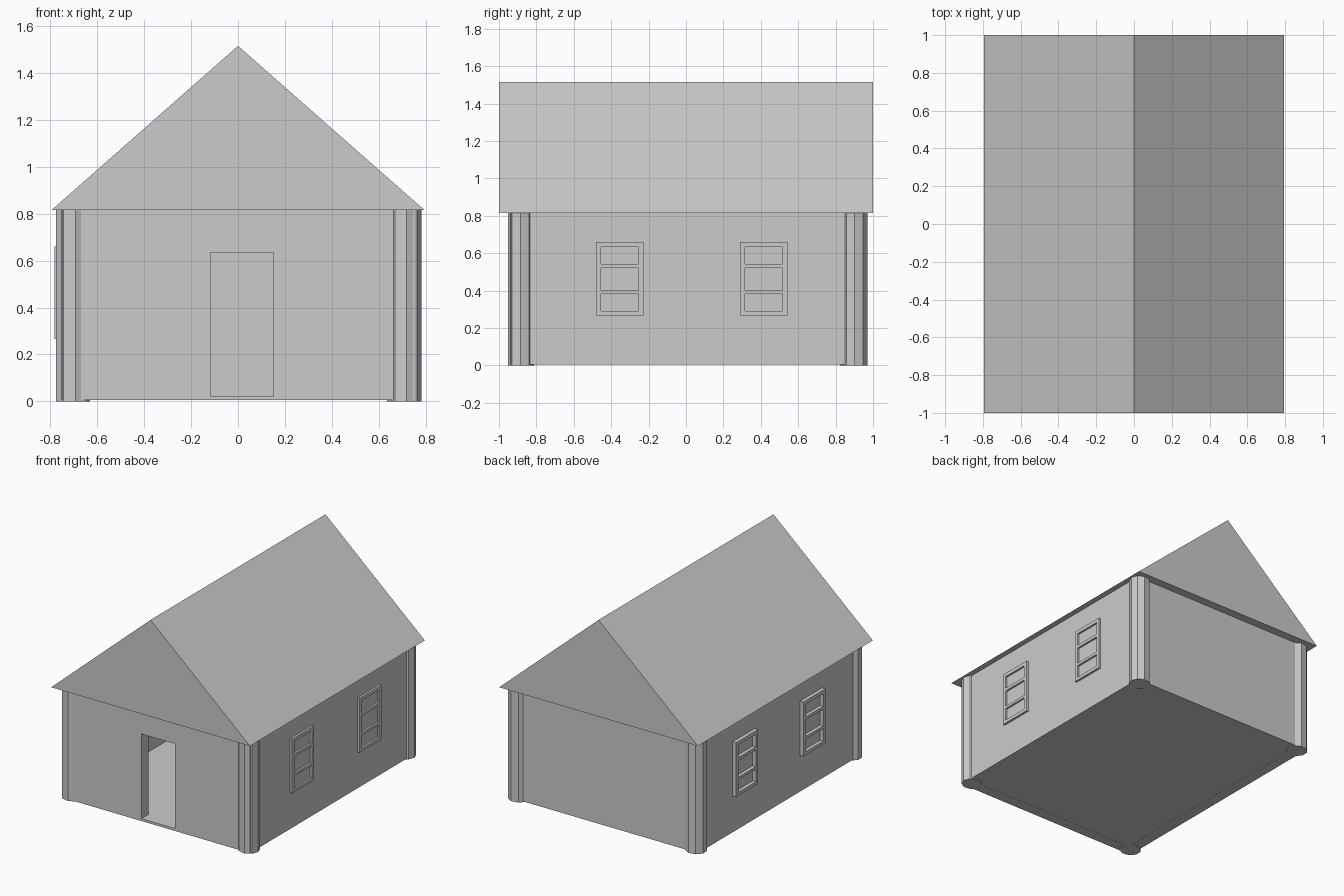
import bpy
import math
from mathutils import Vector

if "Cube" in bpy.data.objects:
    bpy.data.objects.remove(bpy.data.objects["Cube"])


def box(name, x0, x1, y0, y1, z0, z1):
    bpy.ops.mesh.primitive_cube_add(size=1)
    ob = bpy.context.object
    ob.name = name
    size = Vector((x1 - x0, y1 - y0, z1 - z0))
    mid = Vector(((x0 + x1) / 2, (y0 + y1) / 2, (z0 + z1) / 2))
    for v in ob.data.vertices:
        v.co = v.co * size + mid
    return ob


def cut(target, cutter):
    mod = target.modifiers.new("cut", 'BOOLEAN')
    mod.operation = 'DIFFERENCE'
    mod.solver = 'EXACT'
    mod.object = cutter
    bpy.context.view_layer.objects.active = target
    bpy.ops.object.modifier_apply(modifier=mod.name)
    bpy.data.objects.remove(cutter, do_unlink=True)


# Gable roof: solid triangular prism
profile = [(-0.795, 0.815), (0.795, 0.815), (0, 1.515)]
verts = [(x, y, z) for y in (-1, 1) for x, z in profile]
mesh = bpy.data.meshes.new("roof")
mesh.from_pydata(verts, [], [(0, 1, 2), (5, 4, 3), (0, 3, 4, 1), (1, 4, 5, 2), (2, 5, 3, 0)])
bpy.context.collection.objects.link(bpy.data.objects.new("roof", mesh))

# Hollow walls with a doorway
WX, WY, T = 0.753, 0.938, 0.08
walls = box("walls", -WX, WX, -WY, WY, 0.005, 0.815)
cut(walls, box("room_cutter", -WX + T, WX - T, -WY + T, WY - T, -0.1, 0.9))
cut(walls, box("door_cutter", -0.117, 0.151, -WY - 0.1, -WY + T + 0.05, 0.022, 0.635))

# Floor slab
box("floor", -WX + T, WX - T, -WY + T, WY - T, 0.006, 0.022)

# Nine-sided corner pillars, slightly uneven in depth
for name, x, y in (("front_left", -0.706, -0.882), ("front_right", 0.706, -0.884),
                   ("back_left", -0.706, 0.892), ("back_right", 0.706, 0.902)):
    bpy.ops.mesh.primitive_cylinder_add(vertices=9, radius=1, depth=0.824, location=(x, y, 0.412))
    pillar = bpy.context.object
    pillar.name = name + "_pillar"
    # put one corner of the nonagon on +x
    for v in pillar.data.vertices:
        px, py = v.co.x, v.co.y
        v.co.x, v.co.y = py * 0.075, -px * 0.07

# Three-pane windows on both side walls
PANES = ((0.291, 0.382), (0.401, 0.521), (0.543, 0.634))
for side, s, out in (("right", 1, 0.016), ("left", -1, 0.028)):
    for label, y in (("front", -0.354), ("back", 0.416)):
        xa, xb = sorted((s * (WX - 0.01), s * (WX + out)))
        ca, cb = sorted((s * (WX + 0.002), s * (WX + 0.1)))
        frame = box(f"{side}_{label}_window", xa, xb, y - 0.126, y + 0.126, 0.267, 0.66)
        for z0, z1 in PANES:
            cut(frame, box("pane_cutter", ca, cb, y - 0.1, y + 0.1, z0, z1))
